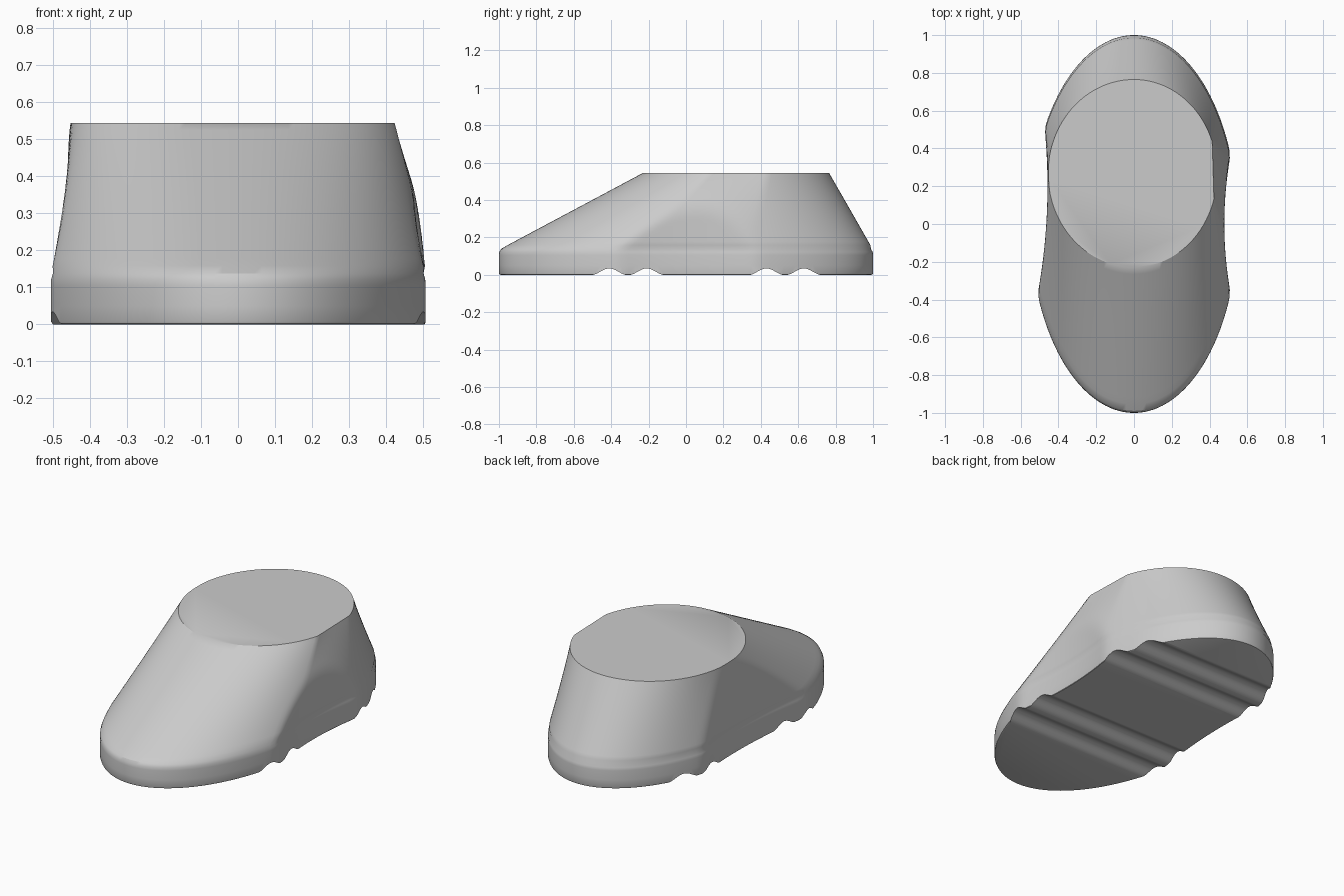
import bpy, bmesh, math

if "Cube" in bpy.data.objects:
    bpy.data.objects.remove(bpy.data.objects["Cube"])

N = 160
TOP_Z, LOFT_Z, SOLE_Z = 0.545, 0.134, 0.105


def soft_min(a, b, k=0.016):
    h = max(k - abs(a - b), 0) / k
    return min(a, b) - h * h * k / 4


def base_pt(a, s=1.0):
    return 0.55 * s * math.cos(a), s * math.sin(a)


def top_pt(a):
    c = math.cos(a)
    y = 0.268 + 0.497 * math.sin(a)
    # flattened right edge of the opening
    x = min(0.44 * c, 0.423 - 0.03 * (y - 0.14)) if c > 0 else 0.455 * c
    return x, y


def waist(x, y):
    # shallow concave pinch on each side
    if x > 0:
        return soft_min(x, 0.478 + 0.25 * y * y)
    return -soft_min(-x, 0.458 + 0.16 * (y - 0.2) ** 2)


def make_object(name, bm):
    bmesh.ops.recalc_face_normals(bm, faces=bm.faces)
    me = bpy.data.meshes.new(name)
    bm.to_mesh(me)
    bm.free()
    ob = bpy.data.objects.new(name, me)
    bpy.context.collection.objects.link(ob)
    return ob


# Shoe body: upright sole wall, rounded shoulder, ruled loft to the opening
levels = [(0, 0.992), (0.002, 0.997), (0.008, 1), (0.05, 1), (SOLE_Z, 1), (0.122, 0.998), (0.138, 0.989)]
STEPS = 20
levels += [(LOFT_Z + (TOP_Z - LOFT_Z) * (0.06 + 0.94 * i / STEPS), None) for i in range(STEPS + 1)]
bm = bmesh.new()
rings = []
for z, s in levels:
    ring = []
    for i in range(N):
        a = 2 * math.pi * i / N
        if s is not None:
            x, y = base_pt(a)
            x, y = waist(x, y) * s, y * s
        else:
            t = (z - LOFT_Z) / (TOP_Z - LOFT_Z)
            (bx, by), (tx, ty) = base_pt(a), top_pt(a)
            x, y = bx + (tx - bx) * t, by + (ty - by) * t
            x = waist(x, y)
        ring.append(bm.verts.new((x, y, z)))
    rings.append(ring)
for lo, hi in zip(rings, rings[1:]):
    for i in range(N):
        j = (i + 1) % N
        bm.faces.new((lo[i], lo[j], hi[j], hi[i]))
bm.faces.new(rings[0][::-1])
bm.faces.new(rings[-1])
body = make_object("shoe_body", bm)

# Sole grooves: rounded channels running across the underside
for k, yc in enumerate((-0.41, -0.21, 0.43, 0.63)):
    bm = bmesh.new()
    prof = []
    for i in range(25):
        u = -1 + i / 12
        prof.append((yc + 0.099 * u, -0.002 + 0.036 * math.cos(u * math.pi / 2) ** 2))
    prof += [(yc + 0.099, -0.1), (yc - 0.099, -0.1)]
    ends = [[bm.verts.new((x, y, z)) for y, z in prof] for x in (-0.8, 0.8)]
    for i in range(len(prof)):
        j = (i + 1) % len(prof)
        bm.faces.new((ends[0][i], ends[0][j], ends[1][j], ends[1][i]))
    bm.faces.new(ends[0])
    bm.faces.new(ends[1])
    cutter = make_object(f"groove_cutter_{k + 1}", bm)
    cutter.hide_render = True
    cutter.hide_set(True)
    mod = body.modifiers.new(f"groove_{k + 1}", 'BOOLEAN')
    mod.operation = 'DIFFERENCE'
    mod.solver = 'EXACT'
    mod.object = cutter

# Apply the cuts, drop the cutters and smooth
bpy.context.view_layer.objects.active = body
body.select_set(True)
for mod in list(body.modifiers):
    bpy.ops.object.modifier_apply(modifier=mod.name)
for ob in list(bpy.data.objects):
    if ob != body:
        bpy.data.objects.remove(ob)
bpy.ops.object.shade_smooth_by_angle(angle=math.radians(30))
